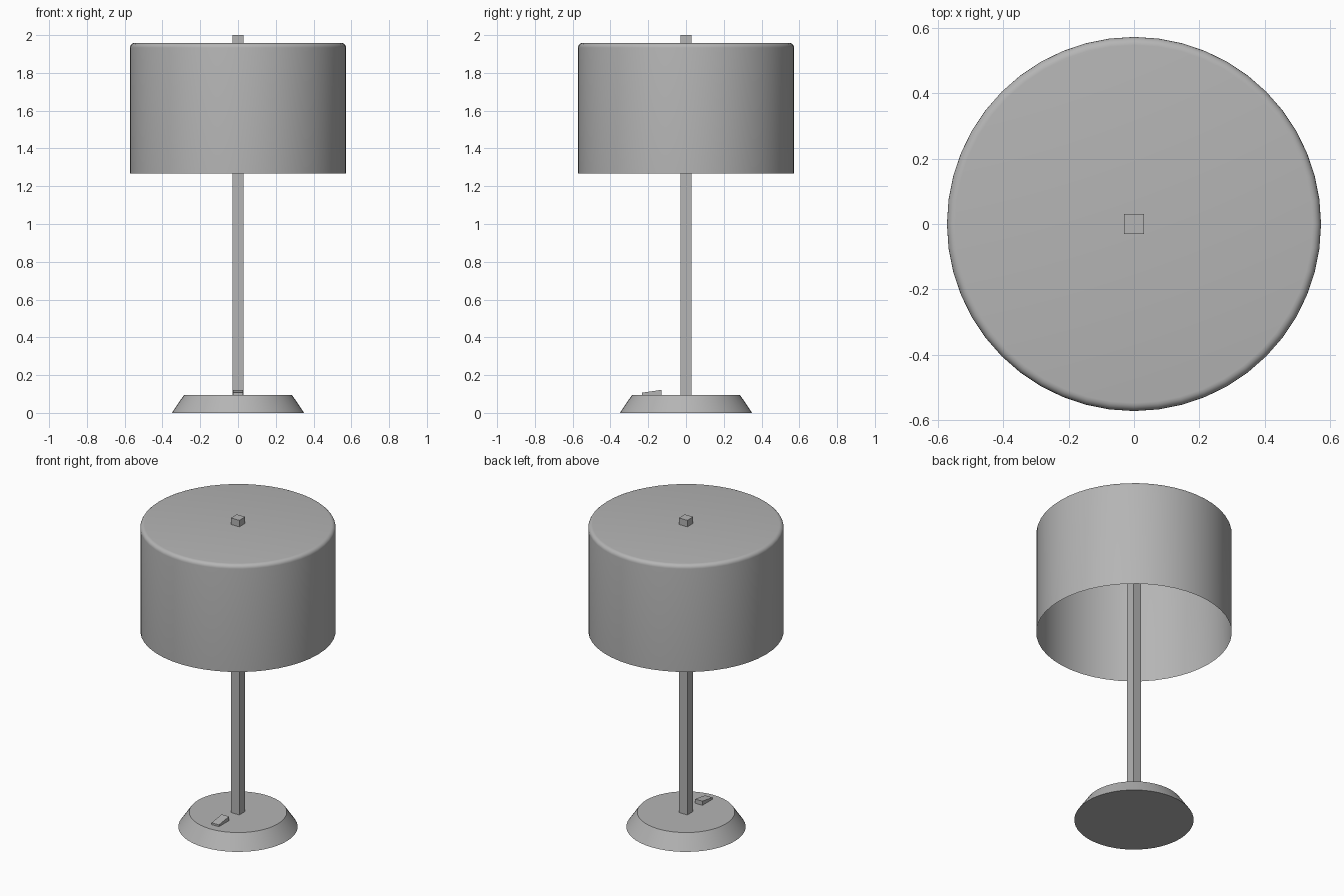
import bpy, bmesh, math

if "Cube" in bpy.data.objects:
    bpy.data.objects.remove(bpy.data.objects["Cube"])

SEG = 48

# Dark grey for all parts
grey = bpy.data.materials.new("dark_grey")
grey.diffuse_color = (0.46, 0.46, 0.46, 1)
grey.use_nodes = True
grey.node_tree.nodes["Principled BSDF"].inputs["Base Color"].default_value = grey.diffuse_color


def finish(name, bm, smooth=False):
    """Turn a bmesh into a named object."""
    bmesh.ops.remove_doubles(bm, verts=bm.verts, dist=1e-5)
    bmesh.ops.recalc_face_normals(bm, faces=bm.faces)
    mesh = bpy.data.meshes.new(name)
    bm.to_mesh(mesh)
    bm.free()
    mesh.materials.append(grey)
    obj = bpy.data.objects.new(name, mesh)
    bpy.context.collection.objects.link(obj)
    if smooth:
        bpy.ops.object.select_all(action='DESELECT')
        obj.select_set(True)
        bpy.context.view_layer.objects.active = obj
        bpy.ops.object.shade_smooth_by_angle(angle=math.radians(30))
    return obj


def lathe(name, profile, cap_bottom, cap_top):
    """Revolve (radius, z) points around z, with optional flat caps."""
    bm = bmesh.new()
    rings = [[bm.verts.new((r * math.cos(2 * math.pi * i / SEG),
                            r * math.sin(2 * math.pi * i / SEG), z))
              for i in range(SEG)] for r, z in profile]
    for low, high in zip(rings, rings[1:]):
        for i in range(SEG):
            j = (i + 1) % SEG
            bm.faces.new((low[i], low[j], high[j], high[i]))
    if cap_bottom:
        bm.faces.new(rings[0][::-1])
    if cap_top:
        bm.faces.new(rings[-1])
    return finish(name, bm, smooth=True)


def extrude_x(name, outline, half_width):
    """Extrude a (y, z) outline symmetrically along x."""
    bm = bmesh.new()
    face = bm.faces.new([bm.verts.new((-half_width, y, z)) for y, z in outline])
    ext = bmesh.ops.extrude_face_region(bm, geom=[face])
    verts = [g for g in ext['geom'] if isinstance(g, bmesh.types.BMVert)]
    bmesh.ops.translate(bm, verts=verts, vec=(2 * half_width, 0, 0))
    # the extrusion must be a closed solid
    bmesh.ops.holes_fill(bm, edges=[e for e in bm.edges if e.is_boundary], sides=0)
    return finish(name, bm)


# Tapered round base
lathe("base", [(0.35, 0), (0.286, 0.095)], True, True)

# Square pole running up through the shade
extrude_x("pole", [(-0.03, 0.09), (0.03, 0.09), (0.03, 2.0), (-0.03, 2.0)], 0.03)

# Thin drum shade: open below, rounded rim and flat lid above
R, TOP, ROUND = 0.573, 1.958, 0.025
arc = [(R - ROUND + ROUND * math.cos(a), TOP - ROUND + ROUND * math.sin(a))
       for a in (math.pi / 2 * k / 5 for k in range(6))]
lathe("shade", [(R, 1.267)] + arc, False, True)

# Wedge-shaped rocker switch on the front of the base
extrude_x("switch", [(-0.232, 0.093), (-0.13, 0.093), (-0.13, 0.122), (-0.232, 0.107)], 0.026)
